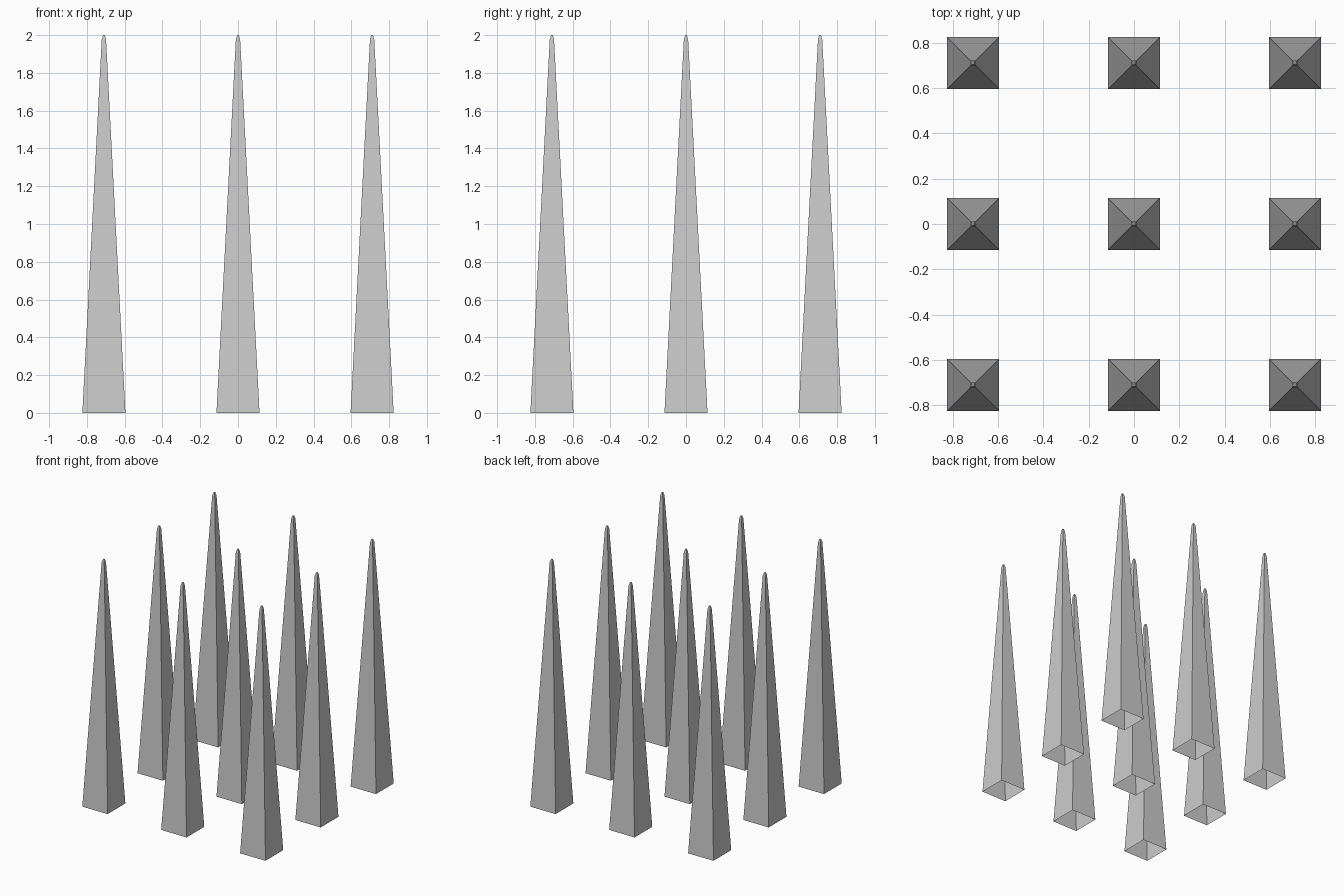
import bpy, bmesh

if "Cube" in bpy.data.objects:
    bpy.data.objects.remove(bpy.data.objects["Cube"])

PITCH = 0.71
# (half width, height) of each square ring, base to tip
RINGS = [(0.114, 0.0), (0.0115, 1.975), (0.005, 2.0)]
CORNERS = [(-1, -1), (1, -1), (1, 1), (-1, 1)]


def spike_mesh():
    """Tapered four-sided spike, open underneath, with a small blunted tip."""
    bm = bmesh.new()
    rings = [[bm.verts.new((x * h, y * h, z)) for x, y in CORNERS] for h, z in RINGS]
    for low, high in zip(rings, rings[1:]):
        for i in range(4):
            j = (i + 1) % 4
            bm.faces.new((low[i], low[j], high[j], high[i]))
    bm.faces.new(rings[-1])
    mesh = bpy.data.meshes.new("spike")
    bm.to_mesh(mesh)
    bm.free()
    return mesh


# Three by three grid of identical spikes
mesh = spike_mesh()
for row in (-1, 0, 1):
    for col in (-1, 0, 1):
        spike = bpy.data.objects.new(f"spike_{row + 2}_{col + 2}", mesh)
        spike.location = (col * PITCH, row * PITCH, 0)
        bpy.context.collection.objects.link(spike)
